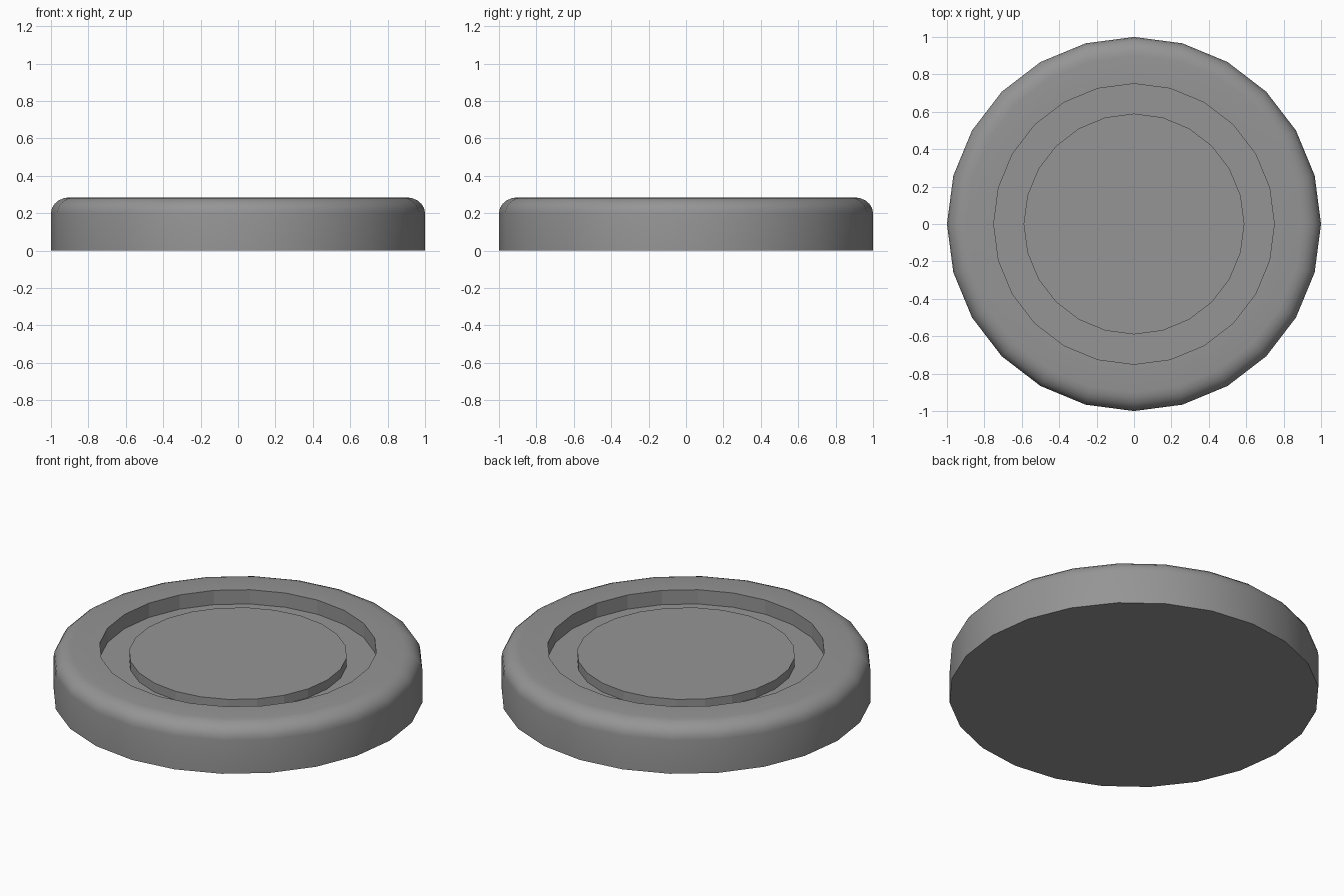
import bpy
import bmesh
from math import cos, sin, pi

SIDES = 24
HEIGHT = 0.285
ROUND_W, ROUND_H = 0.1, 0.085   # rounded rim
STEPS = 5

cube = bpy.data.objects.get("Cube")
if cube:
    bpy.data.objects.remove(cube, do_unlink=True)

grey = bpy.data.materials.new("mid grey")
grey.use_nodes = True
colour = (0.3, 0.3, 0.3, 1)
grey.diffuse_color = colour
grey.node_tree.nodes["Principled BSDF"].inputs["Base Color"].default_value = colour


def lathe(name, profile, smooth_bands):
    """Turn a (radius, height) profile around z and cap both ends."""
    bm = bmesh.new()
    rings = []
    for r, z in profile:
        angles = [2 * pi * i / SIDES for i in range(SIDES)]
        rings.append([bm.verts.new((r * cos(a), r * sin(a), z)) for a in angles])
    bm.faces.new(rings[0][::-1])
    for band, (low, high) in enumerate(zip(rings, rings[1:])):
        for i in range(SIDES):
            j = (i + 1) % SIDES
            face = bm.faces.new((low[i], low[j], high[j], high[i]))
            face.smooth = band < smooth_bands
    bm.faces.new(rings[-1])
    mesh = bpy.data.meshes.new(name)
    bm.to_mesh(mesh)
    bm.free()
    mesh.materials.append(grey)
    obj = bpy.data.objects.new(name, mesh)
    bpy.context.collection.objects.link(obj)
    return obj


# Outer wall and rounded shoulder
profile = [(1, 0)]
for k in range(STEPS + 1):
    a = pi / 2 * k / STEPS
    profile.append((1 - ROUND_W + ROUND_W * cos(a),
                    HEIGHT - ROUND_H + ROUND_H * sin(a)))
shoulder_bands = len(profile)

# Flat rim, groove and raised centre disc
profile += [(0.75, HEIGHT), (0.75, 0.2), (0.59, 0.2), (0.59, 0.253)]

lathe("round_base", profile, shoulder_bands)
